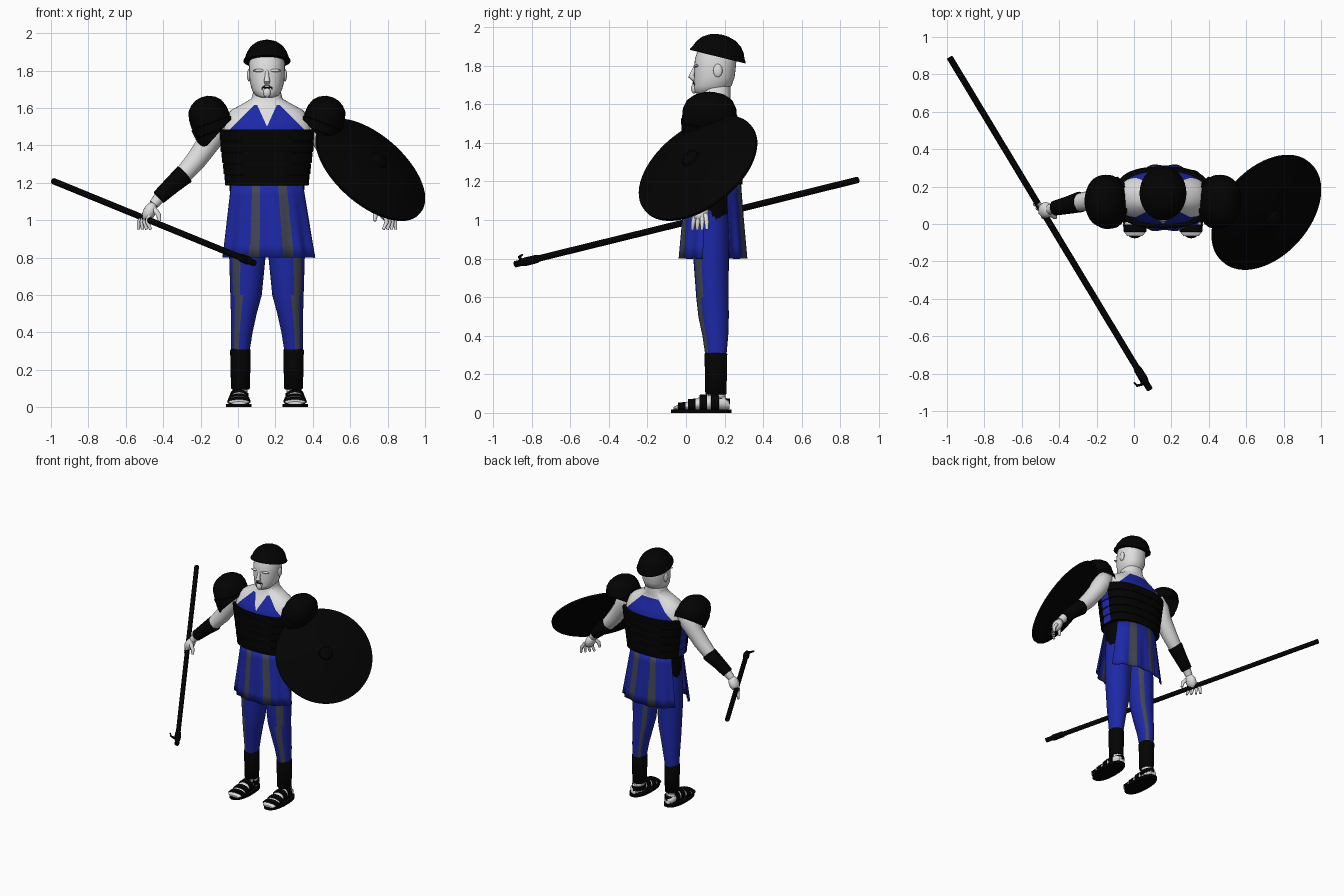
import bpy, bmesh, math
from mathutils import Vector, Matrix

if "Cube" in bpy.data.objects:
    bpy.data.objects.remove(bpy.data.objects["Cube"])

C = 0.155  # the body's middle in x
TAU = math.tau


def material(name, rgb):
    m = bpy.data.materials.new(name)
    m.use_nodes = True
    m.diffuse_color = (*rgb, 1)
    b = m.node_tree.nodes["Principled BSDF"]
    b.inputs["Base Color"].default_value = (*rgb, 1)
    b.inputs["Roughness"].default_value = 0.8
    return m


SKIN = material("pale_skin", (0.74, 0.74, 0.74))
BLACK = material("black_leather", (0.0008, 0.0008, 0.0008))
BLUE = material("blue_cloth", (0.012, 0.021, 0.38))
GREY = material("grey_cloth", (0.055, 0.06, 0.085))


def finish(name, bm, mats, rule=None, angle=50):
    bmesh.ops.recalc_face_normals(bm, faces=bm.faces)
    if rule:
        for f in bm.faces:
            f.material_index = rule(f)
    me = bpy.data.meshes.new(name)
    bm.to_mesh(me)
    bm.free()
    for m in mats:
        me.materials.append(m)
    ob = bpy.data.objects.new(name, me)
    bpy.context.collection.objects.link(ob)
    bpy.ops.object.select_all(action="DESELECT")
    ob.select_set(True)
    bpy.context.view_layer.objects.active = ob
    bpy.ops.object.shade_smooth_by_angle(angle=math.radians(angle))
    return ob


def skin_rings(rings, closed=True, caps=True):
    bm = bmesh.new()
    rows = [[bm.verts.new(p) for p in r] for r in rings]
    n = len(rows[0])
    for a, b in zip(rows, rows[1:]):
        for j in range(n if closed else n - 1):
            k = (j + 1) % n
            bm.faces.new((a[j], a[k], b[k], b[j]))
    if caps:
        bm.faces.new(rows[0])
        bm.faces.new(rows[-1])
    return bm


def oval(c, u, v, n=32, p=2.0):
    pts = []
    for j in range(n):
        t = TAU * j / n
        x, y = math.cos(t), math.sin(t)
        pts.append(Vector(c) + Vector(u) * math.copysign(abs(x) ** (2 / p), x)
                   + Vector(v) * math.copysign(abs(y) ** (2 / p), y))
    return pts


def stack(rows, n=32, p=2.0):
    """Horizontal ovals: x, y, z, half width, half depth."""
    return skin_rings([oval((x, y, z), (a, 0, 0), (0, b, 0), n, p) for x, y, z, a, b in rows])


def tube(name, pts, mat, n=16, angle=50):
    """Round tube through (x, y, z, radius)."""
    ps = [Vector(q[:3]) for q in pts]
    rings = []
    for i, q in enumerate(pts):
        t = (ps[min(i + 1, len(ps) - 1)] - ps[max(i - 1, 0)]).normalized()
        u = t.cross(Vector((0.3, 1, 0.1))).normalized()
        rings.append(oval(ps[i], u * q[3], t.cross(u) * q[3], n))
    return finish(name, skin_rings(rings), [mat], angle=angle)


def ball(name, c, size, mat, rot=Matrix()):
    bm = bmesh.new()
    bmesh.ops.create_uvsphere(bm, u_segments=20, v_segments=12, radius=1)
    bm.transform(Matrix.Translation(c) @ rot.to_4x4() @ Matrix.Diagonal((*size, 1)))
    return finish(name, bm, [mat])


def cut(bm, co, no, clear=False):
    bmesh.ops.bisect_plane(bm, geom=bm.verts[:] + bm.edges[:] + bm.faces[:], plane_co=co,
                           plane_no=Vector(no).normalized(), clear_inner=clear)


def turned(profile, matrix, sx=1, sy=1, n=48, p=2.0):
    """Turned shape from (radius, height), placed by a matrix."""
    bm = stack([(0, 0, h, r * sx, r * sy) for r, h in profile], n, p)
    bm.transform(matrix)
    return bm


# Head and face
finish("head", stack([(C, y, z, a, b) for y, z, a, b in (
    (.09, 1.655, .03, .035), (.115, 1.665, .06, .07), (.138, 1.695, .08, .098),
    (.147, 1.74, .092, .105), (.15, 1.79, .095, .108), (.155, 1.84, .096, .108),
    (.16, 1.9, .08, .09))], p=2.2), [SKIN])
tube("nose", [(C, .05, 1.80, .008), (C, .036, 1.765, .012), (C, .028, 1.744, .017),
              (C, .045, 1.727, .012)], SKIN)
ball("mouth", (C, .043, 1.708), (.02, .009, .005), BLACK)
ball("chin_beard", (C, .042, 1.682), (.02, .016, .026), SKIN)
for s, side in ((-1, "right"), (1, "left")):
    tube(side + "_moustache", [(C + s * .012, .038, 1.717, .004), (C + s * .025, .043, 1.708, .004),
                               (C + s * .029, .052, 1.685, .002)], GREY, 8)
    ball(side + "_ear", (C + s * .096, .165, 1.775), (.011, .024, .034), SKIN)
    ball(side + "_brow", (C + s * .042, .053, 1.80), (.034, .013, .008), SKIN)

# Helmet, tipped back
finish("helmet", turned(
    [(.85, -.005), (1.0, -.005), (1.0, .004), (.94, .015), (.86, .045), (.7, .076), (.46, .098),
     (.2, .109), (.02, .111)],
    Matrix.Translation((C, .165, 1.852)) @ Matrix.Rotation(-.24, 4, "X"), .125, .148), [BLACK])

# Upper torso with halter neckline cut into it
bm = stack([(C, y, z, a, b) for y, z, a, b in (
    (.14, 1.38, .235, .135), (.14, 1.47, .245, .148), (.142, 1.54, .235, .125),
    (.146, 1.59, .19, .092), (.15, 1.625, .125, .08), (.155, 1.65, .083, .076),
    (.155, 1.70, .07, .075))], 40, 2.3)
cut(bm, (C, 0, 1.615), (0, 0, 1))
for s in (-1, 1):
    cut(bm, (C, 0, 1.685), (s, 0, 1))
    cut(bm, (C, 0, 1.5), (-2.2 * s, 0, 1))


def halter(f):
    c = f.calc_center_median()
    d = abs(c.x - C)
    return int(c.z < min(1.685 - d, 1.615) and (c.y > .15 or c.z < 1.5 + 2.2 * d))


finish("upper_torso", bm, [SKIN, BLUE], halter)

# Banded cuirass, laced with cloth at the flanks
rows = []
for i in range(5):
    a, z = .223 + .008 * i, 1.185 + .06 * i
    rows += [(C, .142, z, a, .15 + .003 * i), (C, .142, z + .053, a + .005, .153 + .003 * i),
             (C, .142, z + .06, a, .149 + .003 * i)]


def flank(f):
    c = f.calc_center_median()
    return int(abs(c.y - .15) < .03 and abs(c.x - C) > .15)


finish("cuirass", stack(rows, 64, 2.6), [BLACK, BLUE], flank, 25)
finish("hip_wrap", stack([(C, .135, 1.0, .195, .085), (C, .14, 1.1, .198, .11),
                          (C, .14, 1.2, .2, .13)], 32, 2.4), [BLACK])

# Skirt panels, open at both hips
for name, mid, half in (("front_skirt", -TAU / 4, 1.27), ("back_skirt", TAU / 4, 1.05)):
    rings, cols = [], 72
    for i in range(7):
        k = i / 6
        ring = []
        for j in range(cols + 1):
            t = mid + half * (2 * j / cols - 1)
            w = 1 + .03 * k * math.cos(t * 14)
            ring.append((C + .01 * k + (.2 + .062 * k) * w * math.cos(t) * (1.06 - .06 * abs(math.cos(t))),
                         .14 + (.145 + .032 * k) * w * math.sin(t), 1.2 - .4 * k))
        rings.append(ring)

    def folds(f):
        c = f.calc_center_median()
        k = (1.2 - c.z) / .4
        d = (c.x - C - .01 * k) / (.2 + .062 * k)
        return int(abs(d + .3) < .1 or abs(d - .4) < .12)

    ob = finish(name, skin_rings(rings, False, False), [BLUE, GREY], folds)
    mod = ob.modifiers.new("thickness", "SOLIDIFY")
    mod.thickness = .006

# Shield: shallow dome with a boss, turned to face outwards
facing = Vector((.57, -.506, .645)).to_track_quat("Z", "Y").to_matrix().to_4x4()
finish("shield", turned(
    [(.33, -.012), (.353, -.008), (.353, .006), (.32, .014), (.25, .042), (.16, .064), (.06, .074),
     (.05, .076), (.045, .09), (.025, .102), (.004, .105), (.004, .06), (.16, .045), (.33, -.012)],
    Matrix.Translation((.708, .062, 1.27)) @ facing, n=64), [BLACK], angle=35)

# Spear with a socket and a small hook
tail, tip = Vector((-.985, .89, 1.208)), Vector((.085, -.885, .771))
along = lambda k, r: (*tail.lerp(tip, k), r)
tube("spear_shaft", [along(0, .017), along(1, .017)], BLACK)
tube("spear_socket", [along(.93, .017), along(.94, .022), along(.97, .023), along(.98, .018)], BLACK)
h = tail.lerp(tip, .965)
tube("spear_hook", [(*(h + Vector(o)), r) for o, r in (
    ((0, 0, 0), .01), ((-.005, -.035, .01), .009), ((-.03, -.042, .022), .007),
    ((-.047, -.025, .035), .004))], BLACK, 10)

# Limbs and their armour, on both sides
for s, side in ((-1, "right"), (1, "left")):
    X = lambda d: C + s * d

    # Layered shoulder guard, cut away behind the arm and towards the chest
    bm = turned(
        [(.8, -.085), (.96, -.08), (1.0, -.03), (.95, -.03), (.99, -.025), (1.02, .02), (.95, .022),
         (.98, .03), (.95, .08), (.83, .12), (.6, .147), (.3, .164), (.02, .168)],
        Matrix.Translation((X(.29), .122, 1.5)) @ Matrix.Rotation(s * .36, 4, "Y"), .112, .146, p=2.1)
    cut(bm, (0, .27, 1.55), (0, -.15, .22), True)
    cut(bm, (X(.2), 0, 1.53), (s * .11, 0, .1), True)
    finish(side + "_shoulder_guard", bm, [BLACK], angle=30)

    # Arm, bracer and hand
    arm = [(.2, .14, 1.55, .045), (.24, .143, 1.53, .065), (.275, .143, 1.48, .071), (.315, .135, 1.41, .061),
           (.38, .125, 1.32, .056), (.45, .115, 1.24, .048), (.56, .09, 1.14, .034), (.605, .078, 1.085, .027)]
    tube(side + "_arm", [(X(d), y, z, r) for d, y, z, r in arm], SKIN, 20)
    cuff = [(.44, .118, 1.247, .05), (.442, .118, 1.245, .056), (.51, .1, 1.185, .047),
            (.578, .085, 1.122, .04), (.58, .085, 1.12, .032)]
    tube(side + "_bracer", [(X(d), y, z, r) for d, y, z, r in cuff], BLACK, 20, 40)
    ball(side + "_palm", (X(.628), .074, 1.045), (.034, .043, .055), SKIN, Matrix.Rotation(-s * .45, 4, "Y"))
    for i in range(4):
        tube(f"{side}_finger_{i + 1}", [
            (X(.63 + .009 * i), .048 + .018 * i, 1.03, .013),
            (X(.64 + .015 * i), .038 + .023 * i, .99, .012),
            (X(.622 + .022 * i), .033 + .025 * i, .95, .008)], SKIN, 8)
    tube(side + "_thumb", [(X(.605), .055, 1.06, .015), (X(.58), .04, 1.03, .014),
                           (X(.575), .035, .995, .009)], SKIN, 8)

    # Leg with grey folds at the front and the inner back
    leg = [(.10, .13, 1.06, .095, .085), (.10, .13, .95, .098, .093), (.105, .13, .8, .097, .092),
           (.112, .137, .6, .084, .084), (.124, .143, .5, .069, .079),
           (.135, .152, .4, .058, .067), (.142, .155, .3, .049, .055)]

    def fold(f):
        x, y = f.normal.x * s, f.normal.y
        return int((x > 0 and -.95 < y < -.62) or (x < 0 and .7 < y < .93))

    finish(side + "_leg", stack([(X(d), y, z, a, b) for d, y, z, a, b in leg], 32), [BLUE, GREY], fold)

    # Shin guard
    finish(side + "_shin_guard", stack([(X(.142), .155, z, a, b) for z, a, b in (
        (.095, .044, .05), (.1, .05, .055), (.2, .053, .057), (.305, .055, .059), (.312, .049, .054))], 28),
        [BLACK])

    # Foot in a strapped sandal
    finish(side + "_ankle", stack([(X(.142), .16, z, .038, .045) for z in (.03, .11)], 20), [SKIN])
    foot = [(.225, .04, .025, .02), (.2, .05, .04, .035), (.14, .055, .042, .042), (.07, .047, .046, .034),
            (0, .035, .055, .02), (-.045, .027, .056, .013), (-.065, .022, .04, .008)]
    ring = lambda y, z, a, b, g=0: oval((X(.15), y, z), (a + g, 0, 0), (0, 0, b + g), 20)
    finish(side + "_foot", skin_rings([ring(*q) for q in foot]), [SKIN])
    finish(side + "_sole", stack([(X(.151), .08, z, .068, .157) for z in (0, .018)], 32, 2.3), [BLACK])
    for i, (y, z, a, b) in enumerate(((-.022, .031, .055, .017), (.03, .04, .051, .026),
                                      (.09, .05, .045, .038), (.15, .056, .042, .042))):
        band = [ring(y + o, z, a, b, g) for o, g in ((-.02, 0), (-.019, .006), (.019, .008), (.02, 0))]
        finish(f"{side}_strap_{i + 1}", skin_rings(band), [BLACK])
    finish(side + "_heel_strap", stack([(X(.142), .165, z, .043, .062) for z in (.045, .075)], 24), [BLACK])
